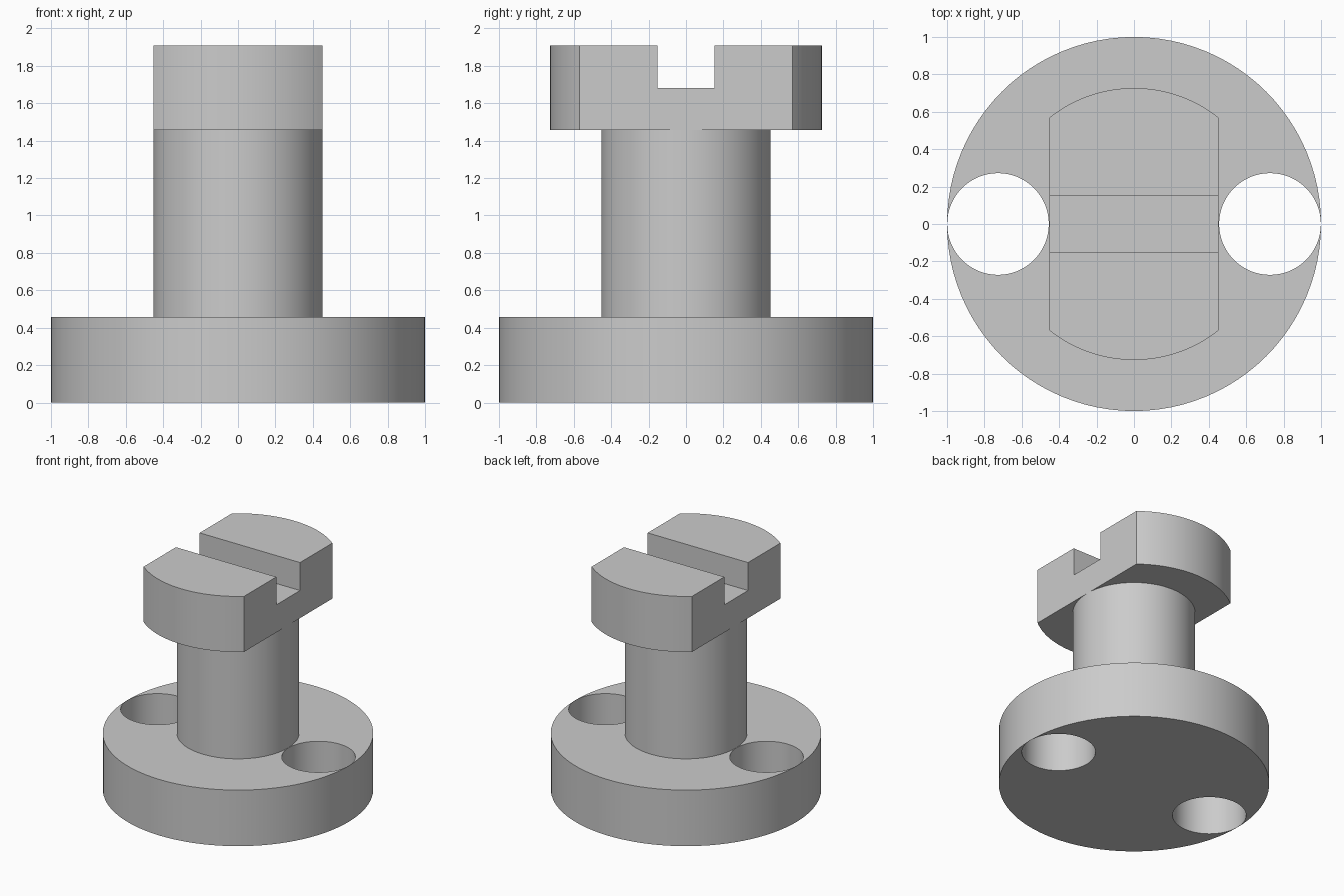
import bpy, bmesh, math

BASE_R, BASE_TOP = 1.0, 0.457
SHAFT_R, SHAFT_TOP = 0.453, 1.457
HEAD_R, HEAD_TOP = 0.727, 1.91
HOLE_X, HOLE_R = 0.727, 0.272
SLOT_HALF, SLOT_FLOOR = 0.153, 1.682

cube = bpy.data.objects.get("Cube")
if cube:
    bpy.data.objects.remove(cube, do_unlink=True)

grey = bpy.data.materials.new("plain grey")
grey.use_nodes = True
colour = (0.6, 0.6, 0.6, 1)
grey.diffuse_color = colour
grey.node_tree.nodes["Principled BSDF"].inputs["Base Color"].default_value = colour


def prism(name, outline, z0, z1):
    """Extrude a counter-clockwise outline from z0 to z1."""
    bm = bmesh.new()
    face = bm.faces.new([bm.verts.new((x, y, z0)) for x, y in outline])
    top = bmesh.ops.extrude_face_region(bm, geom=[face])["geom"]
    moved = [v for v in top if isinstance(v, bmesh.types.BMVert)]
    bmesh.ops.translate(bm, verts=moved, vec=(0, 0, z1 - z0))
    bmesh.ops.recalc_face_normals(bm, faces=bm.faces)
    mesh = bpy.data.meshes.new(name)
    bm.to_mesh(mesh)
    bm.free()
    mesh.materials.append(grey)
    obj = bpy.data.objects.new(name, mesh)
    bpy.context.collection.objects.link(obj)
    return obj


def arc(r, start, end, steps, cx=0.0):
    angles = [start + (end - start) * i / steps for i in range(steps + 1)]
    return [(cx + r * math.cos(a), r * math.sin(a)) for a in angles]


def circle(r, cx=0.0, steps=96):
    return arc(r, 0, math.tau, steps, cx)[:-1]


def cut(target, cutter):
    """Apply a boolean cut, then remove the cutter."""
    mod = target.modifiers.new("cut", "BOOLEAN")
    mod.object = cutter
    mod.operation = "DIFFERENCE"
    mod.solver = "EXACT"
    bpy.context.view_layer.objects.active = target
    bpy.ops.object.modifier_apply(modifier=mod.name)
    bpy.data.objects.remove(cutter, do_unlink=True)


# Round base with two through holes
base = prism("base_disc", circle(BASE_R), 0, BASE_TOP)
for side in (-1, 1):
    cut(base, prism("hole_cutter", circle(HOLE_R, side * HOLE_X, 64), -0.1, BASE_TOP + 0.1))

# Shaft, seated in the base
shaft = prism("shaft", circle(SHAFT_R), BASE_TOP - 0.1, SHAFT_TOP)

# Flat-sided head with a driver slot across it
a = math.acos(SHAFT_R / HEAD_R)
outline = arc(HEAD_R, a, math.pi - a, 32) + arc(HEAD_R, math.pi + a, math.tau - a, 32)
head = prism("slotted_head", outline, SHAFT_TOP, HEAD_TOP)
s = SLOT_HALF
cut(head, prism("slot_cutter", [(-1, -s), (1, -s), (1, s), (-1, s)], SLOT_FLOOR, HEAD_TOP + 0.1))

# Smooth walls, crisp edges
for obj in bpy.context.view_layer.objects:
    obj.select_set(obj in (base, shaft, head))
bpy.context.view_layer.objects.active = base
bpy.ops.object.shade_smooth_by_angle(angle=math.radians(30))
